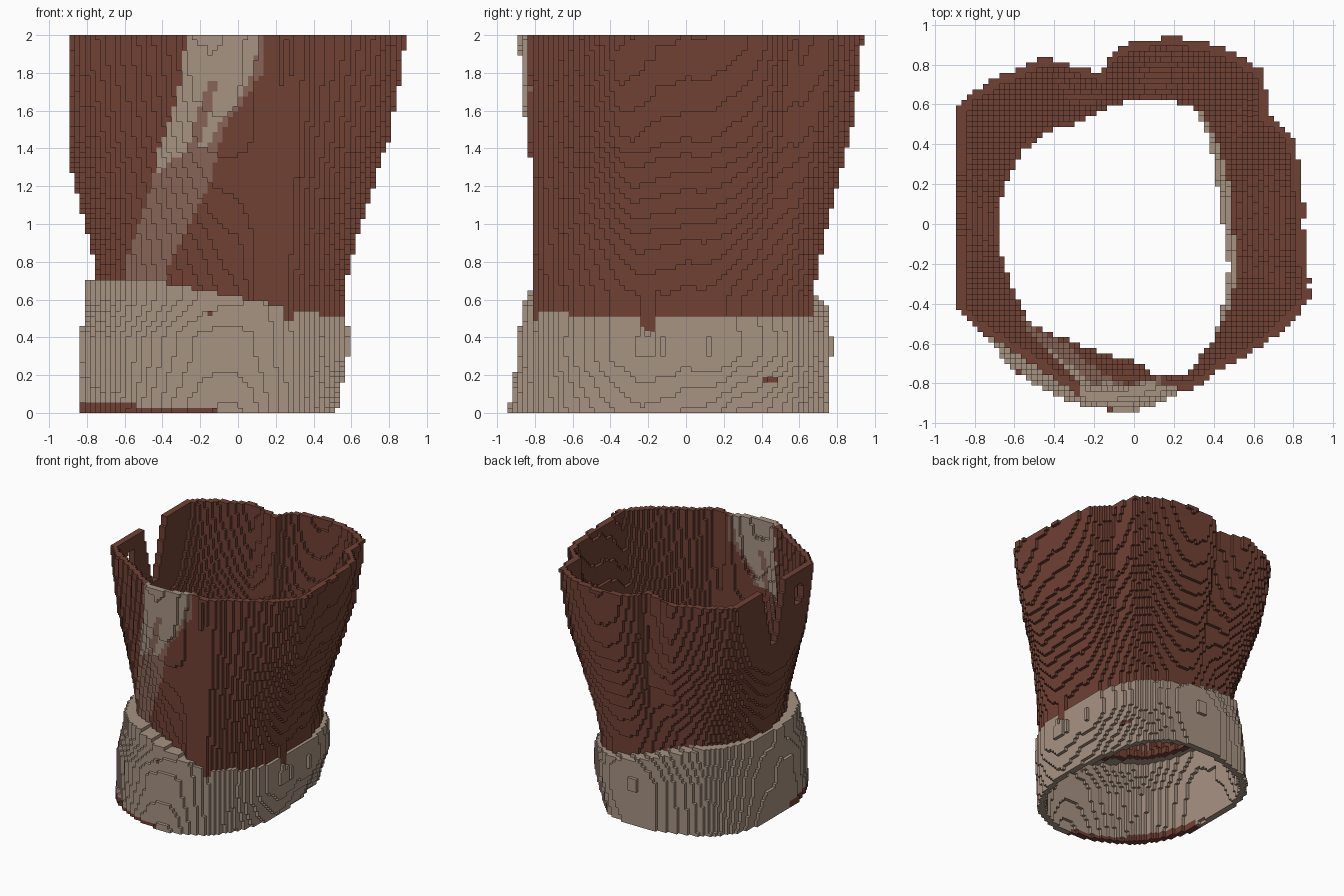
import bpy
import math

if "Cube" in bpy.data.objects:
    bpy.data.objects.remove(bpy.data.objects["Cube"], do_unlink=True)

LAYERS = 74
S = 2 / LAYERS          # cell size
HALF = 38               # cells either side of the axis
WALL = .05              # cloth thickness


def srgb(c):
    c /= 255
    return c / 12.92 if c <= 0.04045 else ((c + 0.055) / 1.055) ** 2.4


def material(name, rgb):
    m = bpy.data.materials.new(name)
    col = tuple(srgb(c) for c in rgb) + (1,)
    m.diffuse_color = col
    m.use_nodes = True
    m.node_tree.nodes["Principled BSDF"].inputs["Base Color"].default_value = col
    return m


MATS = [material("brown cloth", (112, 65, 52)),
        material("beige trim", (167, 147, 130)),
        material("faded brown", (137, 101, 87))]
BROWN, BEIGE, FADED = range(3)


def lerp(pairs, x):
    """Piecewise linear lookup in a list of (x, value)."""
    if x <= pairs[0][0]:
        return pairs[0][1]
    for (a, va), (b, vb) in zip(pairs, pairs[1:]):
        if x <= b:
            return va + (vb - va) * (x - a) / (b - a)
    return pairs[-1][1]


def ring(pairs):
    """Radius for every whole degree."""
    closed = pairs + [(360, pairs[0][1])]
    return [lerp(closed, d) for d in range(360)]


def degree(x, y):
    return round(math.degrees(math.atan2(y, x))) % 360


# Plan outlines as (degrees, radius)
top = ring([(0, .85), (15, .87), (28, .91), (40, .87), (49, 1.0), (60, 1.0), (75, .965),
            (90, .92), (98, .86), (102, .77), (110, .84), (118, .95), (128, .98),
            (144, 1.06), (156, 1.05), (180, 1.0), (200, .99), (210, .97), (220, .91),
            (230, .87), (240, .87), (255, .91), (270, .87), (279, .82), (290, .88),
            (300, .85), (315, .88), (325, .92), (337, .96), (350, .87)])
waist = ring([(0, .54), (30, .58), (45, .64), (60, .71), (75, .69), (90, .67), (105, .64),
              (120, .63), (135, .69), (150, .72), (165, .72), (180, .73), (200, .73),
              (225, .765), (240, .72), (255, .71), (270, .74), (280, .83), (290, .84),
              (300, .77), (315, .70), (330, .63), (345, .57)])
cuff_mid = ring([(0, .57), (30, .63), (45, .70), (60, .75), (75, .77), (90, .77), (120, .79),
                 (135, .84), (150, .84), (165, .83), (180, .82), (200, .87), (225, .93),
                 (240, .92), (255, .91), (270, .89), (285, .87), (300, .80), (315, .73),
                 (330, .66), (345, .60)])
cuff_low = ring([(0, .49), (30, .51), (45, .59), (60, .68), (75, .74), (90, .75), (120, .80),
                 (135, .86), (150, .88), (165, .86), (180, .84), (200, .88), (225, .94),
                 (240, .95), (255, .95), (270, .94), (285, .88), (300, .78), (315, .67),
                 (323, .62), (345, .53)])

# How far the cloth has flared from waist to top at each height
FLARE = [(.62, 0), (.9, .2), (1.1, .4), (1.3, .58), (1.45, .74), (1.68, .87), (1.85, .95), (2, 1)]


def cuff_height(x, y):
    return min(.71, max(.50, .615 - .2 * x)) - .3 * max(0, y - .5)


def body_radius(d, z):
    r = waist[d] + (top[d] - waist[d]) * lerp(FLARE, z)
    c = math.cos(math.radians(d))
    return min(r, .89 / -c) if c < -.5 else r     # flattened side


def cuff_radius(d, z):
    if z < .3:
        return cuff_low[d] + (cuff_mid[d] - cuff_low[d]) * z / .3
    upper = .7 * cuff_mid[d] + .3 * waist[d]
    return cuff_mid[d] + (upper - cuff_mid[d]) * max(0, min(1, (z - .4) / .2))


def torn(x, y, z):
    """Slit and small hole in the flattened side."""
    if x > -.7:
        return False
    slit = z > 1.5 and abs(y - .09) < .03 + .26 * (z - 1.5)
    hole = ((y + .24) / .06) ** 2 + ((z - 1.81) / .09) ** 2 < 1
    return slit or hole


# Fill the two walls with cells
body, cuff = set(), set()
for k in range(LAYERS):
    z = (k + .5) * S
    rb = [body_radius(d, z) for d in range(360)]
    rc = [cuff_radius(d, z) for d in range(360)]
    for i in range(-HALF, HALF):
        for j in range(-HALF, HALF):
            x, y = (i + .5) * S, (j + .5) * S
            r = math.hypot(x, y)
            if r < .38 or r > 1.12:
                continue
            d = degree(x, y)
            h = cuff_height(x, y)
            if z < h:
                # The upper lip closes the ledge between cuff and cloth
                inner = rc[d] - WALL
                if z > h - .06:
                    inner = min(inner, waist[d] - WALL)
                if inner < r <= rc[d]:
                    cuff.add((i, j, k))
            elif rb[d] - WALL < r <= rb[d] and not torn(x, y, z):
                body.add((i, j, k))

# Pale streak down the front: left and right edges by height
STREAK_L = [(.7, -.61), (.8, -.59), (1.0, -.53), (1.2, -.46), (1.4, -.42), (1.6, -.34),
            (1.8, -.29), (2, -.28)]
STREAK_R = [(.7, -.38), (.8, -.36), (1.0, -.26), (1.2, -.15), (1.4, -.10), (1.5, -.08),
            (1.6, -.01), (1.8, .13), (2, .14)]
BEIGE_R = [(1.28, -.42), (1.38, -.28), (1.42, -.16), (1.5, -.12), (1.6, -.03), (1.8, .08),
           (2, .11)]


def body_colour(x, y, z, n):
    if y > -.45 or not lerp(STREAK_L, z) < x < lerp(STREAK_R, z):
        return BROWN
    if n[1] > 0 and z < 1.45:
        return BROWN                              # lining
    finger = 1.38 < z < 1.76 and abs(x + .24 - .3 * (z - 1.4)) < .03
    return BEIGE if x < lerp(BEIGE_R, z) and z > 1.28 and not finger else FADED


def cuff_colour(x, y, z, n):
    if y < -.2 and x < -.1 and z < .05 - .03 * (x + .85):
        return BROWN                              # worn hem
    if z > cuff_height(x, y) - .07 and math.hypot(x, y) < waist[degree(x, y)]:
        return BROWN                              # lining of the lip
    front_spot = y < -.6 and abs(x + .15) < .025 and abs(z - .53) < .02
    side_spot = x > .2 and abs(y - .44) < .04 and abs(z - .18) < .02
    return BROWN if front_spot or side_spot else BEIGE


# Corner offsets of the six faces of a cell, wound outward
FACES = {(1, 0, 0): ((1, 0, 0), (1, 1, 0), (1, 1, 1), (1, 0, 1)),
         (-1, 0, 0): ((0, 0, 0), (0, 0, 1), (0, 1, 1), (0, 1, 0)),
         (0, 1, 0): ((0, 1, 0), (0, 1, 1), (1, 1, 1), (1, 1, 0)),
         (0, -1, 0): ((0, 0, 0), (1, 0, 0), (1, 0, 1), (0, 0, 1)),
         (0, 0, 1): ((0, 0, 1), (1, 0, 1), (1, 1, 1), (0, 1, 1)),
         (0, 0, -1): ((0, 0, 0), (0, 1, 0), (1, 1, 0), (1, 0, 0))}
solid = body | cuff


def build(name, cells, colour):
    """Make a flat-shaded mesh from the exposed faces of the cells."""
    index, faces, mats = {}, [], []
    for (i, j, k) in sorted(cells):
        for n, corners in FACES.items():
            if (i + n[0], j + n[1], k + n[2]) in solid:
                continue
            faces.append([index.setdefault((i + a, j + b, k + c), len(index))
                          for a, b, c in corners])
            mats.append(colour((i + .5) * S, (j + .5) * S, (k + .5) * S, n))
    mesh = bpy.data.meshes.new(name)
    mesh.from_pydata([(a * S, b * S, c * S) for a, b, c in index], [], faces)
    for m in MATS:
        mesh.materials.append(m)
    mesh.polygons.foreach_set("material_index", mats)
    mesh.update()
    ob = bpy.data.objects.new(name, mesh)
    bpy.context.collection.objects.link(ob)


build("flared_sleeve", body, body_colour)
build("cuff_band", cuff, cuff_colour)
